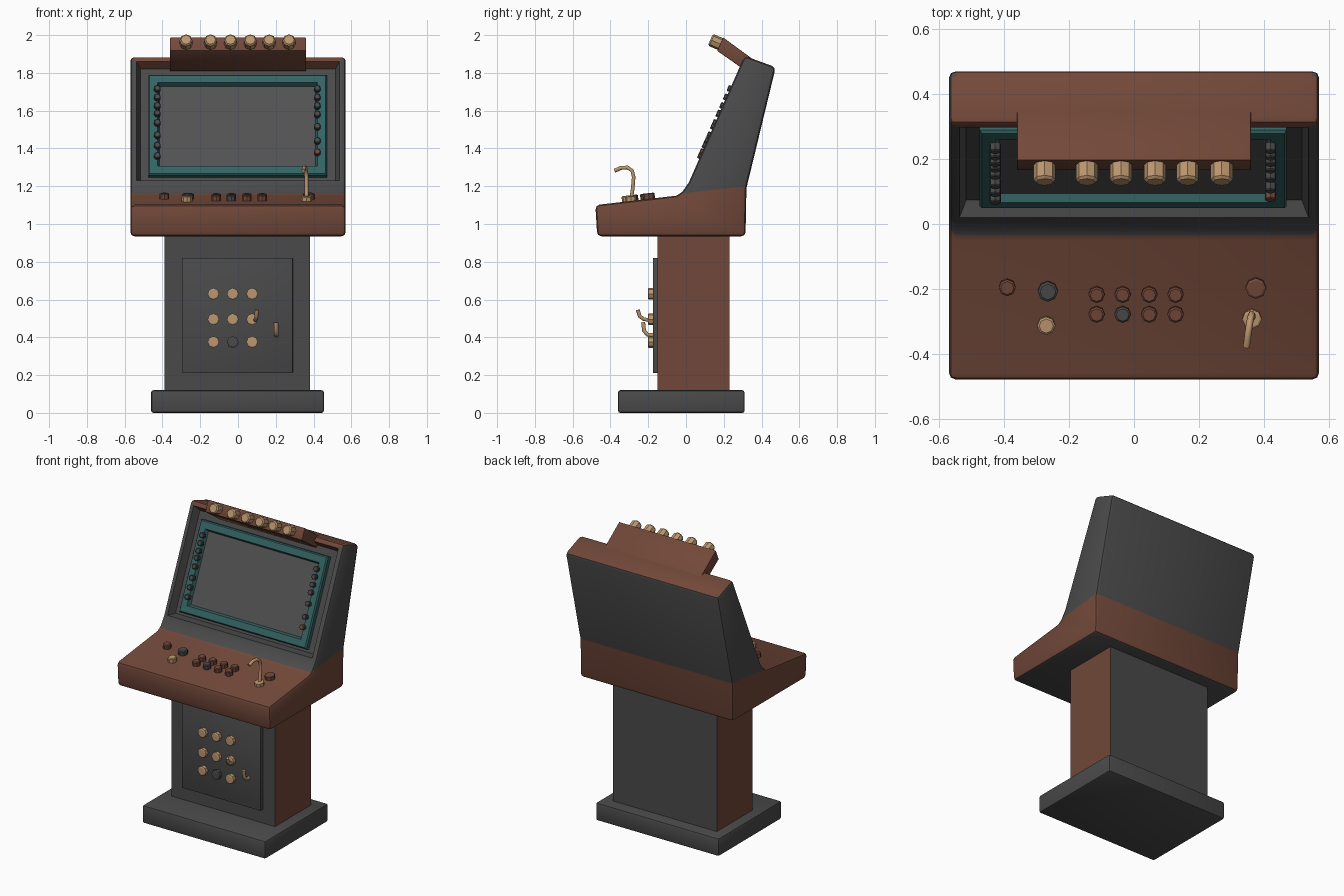
import bpy, bmesh, math
from mathutils import Matrix, Vector

if "Cube" in bpy.data.objects:
    bpy.data.objects.remove(bpy.data.objects["Cube"])


def material(name, rgb):
    m = bpy.data.materials.new(name)
    m.diffuse_color = (*rgb, 1)
    m.use_nodes = True
    m.node_tree.nodes["Principled BSDF"].inputs["Base Color"].default_value = m.diffuse_color
    return m


GREY = material("dark grey", (0.068, 0.068, 0.068))
BROWN = material("red brown", (0.165, 0.064, 0.041))
TEAL = material("teal", (0.035, 0.125, 0.125))
TAN = material("tan", (0.50, 0.31, 0.16))
SCREEN = material("screen grey", (0.085, 0.085, 0.085))


def finish(name, bm, mats, rule=None, angle=30):
    bm.normal_update()
    if rule:
        for f in bm.faces:
            f.material_index = rule(f.calc_center_median(), f.normal)
    me = bpy.data.meshes.new(name)
    bm.to_mesh(me)
    bm.free()
    for m in mats:
        me.materials.append(m)
    ob = bpy.data.objects.new(name, me)
    bpy.context.collection.objects.link(ob)
    bpy.ops.object.select_all(action='DESELECT')
    ob.select_set(True)
    bpy.context.view_layer.objects.active = ob
    bpy.ops.object.shade_smooth_by_angle(angle=math.radians(angle))
    return ob


def box_bm(lo, hi, bevel=0.0):
    bm = bmesh.new()
    lo, hi = Vector(lo), Vector(hi)
    bmesh.ops.create_cube(bm, size=1, matrix=Matrix.Translation((lo + hi) / 2) @ Matrix.Diagonal((*(hi - lo), 1)))
    if bevel:
        bmesh.ops.bevel(bm, geom=bm.edges[:], offset=bevel, segments=2, profile=0.5, affect='EDGES')
    return bm


def prism_bm(profile, half, bevel):
    """Extrude a (y, z) side profile across x and bevel its sharp edges."""
    bm = bmesh.new()
    face = bm.faces.new([bm.verts.new((-half, y, z)) for y, z in profile])
    ext = bmesh.ops.extrude_face_region(bm, geom=[face])
    bmesh.ops.translate(bm, vec=(2 * half, 0, 0), verts=[v for v in ext['geom'] if isinstance(v, bmesh.types.BMVert)])
    bmesh.ops.recalc_face_normals(bm, faces=bm.faces[:])
    sharp = [e for e in bm.edges if e.calc_face_angle(0) > math.radians(40)]
    bmesh.ops.bevel(bm, geom=sharp, offset=bevel, segments=2, profile=0.5, affect='EDGES', clamp_overlap=False)
    bm.normal_update()
    return bm


def knob(name, pos, normal, r, h, mat, sides=8):
    """Low-sided button standing on pos, with a chamfered cap."""
    bm = bmesh.new()
    rot = Vector(normal).to_track_quat('Z', 'Y').to_matrix().to_4x4()
    bmesh.ops.create_cone(bm, cap_ends=True, segments=sides, radius1=r, radius2=r, depth=h,
                          matrix=Matrix.Translation((0, 0, h / 2)))
    top = max(bm.faces, key=lambda f: f.calc_center_median().z)
    bmesh.ops.inset_region(bm, faces=[top], thickness=r * 0.22, depth=h * 0.15)
    bm.transform(Matrix.Translation(pos) @ rot)
    return finish(name, bm, [mat], angle=25)


def tube(name, pts, r, mat):
    cu = bpy.data.curves.new(name, 'CURVE')
    cu.dimensions = '3D'
    cu.bevel_depth, cu.bevel_resolution, cu.use_fill_caps = r, 1, True
    sp = cu.splines.new('POLY')
    sp.points.add(len(pts) - 1)
    for p, co in zip(sp.points, pts):
        p.co = (*co, 1)
    cu.materials.append(mat)
    ob = bpy.data.objects.new(name, cu)
    bpy.context.collection.objects.link(ob)
    bpy.ops.object.select_all(action='DESELECT')
    ob.select_set(True)
    bpy.context.view_layer.objects.active = ob
    bpy.ops.object.convert(target='MESH')


# base, pedestal and door
finish("base", box_bm((-0.46, -0.36, 0), (0.455, 0.31, 0.12), 0.012), [GREY])
finish("pedestal", box_bm((-0.39, -0.15, 0.11), (0.38, 0.23, 0.95)), [GREY, BROWN],
       lambda c, n: int(abs(n.x) > 0.5))
finish("door", box_bm((-0.295, -0.175, 0.21), (0.29, -0.14, 0.82), 0.004), [GREY])

# cabinet: control shelf and leaning hood in one profile
FRONT, TOP = (0.015, 1.22), (0.31, 1.89)
bm = prism_bm([(-0.47, 0.935), (-0.48, 1.10), (-0.05, 1.15), (-0.02, 1.17), FRONT, TOP,
               (0.475, 1.83), (0.32, 1.19), (0.315, 0.935)], 0.57, 0.022)
N = Vector((0, -0.915, 0.403))
V = Vector((0, 0.403, 0.915))
front = max((f for f in bm.faces if f.normal.dot(N) > 0.99), key=lambda f: f.calc_area())
bmesh.ops.inset_region(bm, faces=[front], thickness=0.015)
bmesh.ops.inset_region(bm, faces=[front], thickness=0.03, depth=-0.05)
seam = Vector((0, -0.11, 1)).normalized()
seam_at = Vector((0, -0.04, 1.16))
bmesh.ops.bisect_plane(bm, geom=bm.verts[:] + bm.edges[:] + bm.faces[:], plane_co=seam_at, plane_no=seam)


def cabinet_rule(c, n):
    if n.z < -0.9 and c.z < 1:
        return 0
    if c.z > 1.83 and abs(n.x) < 0.8:
        return 1
    return int((c - seam_at).dot(seam) < 0)


finish("cabinet", bm, [GREY, BROWN], cabinet_rule)

# screen bezel, built flat then laid on the leaning front
lean = Matrix.Translation((0, *FRONT)) @ Matrix((Vector((1, 0, 0)), V, N)).transposed().to_4x4()
bm = box_bm((-0.475, 0.05, -0.055), (0.47, 0.632, -0.022))
bm.normal_update()
face = max(bm.faces, key=lambda f: f.normal.z)
bmesh.ops.inset_region(bm, faces=[face], thickness=0.01, depth=0.01)
bmesh.ops.inset_region(bm, faces=[face], thickness=0.06)
bmesh.ops.inset_region(bm, faces=[face], thickness=0.015, depth=-0.025)
bm.faces.ensure_lookup_table()
face.material_index = 1
bm.transform(lean)
finish("screen_bezel", bm, [TEAL, SCREEN])

# small buttons down both sides of the bezel
columns = {-0.427: (1.71, 1.665, 1.62, 1.58, 1.53, 1.465, 1.41, 1.355),
           0.42: (1.71, 1.665, 1.62, 1.575, 1.51, 1.435, 1.375)}
for x, heights in columns.items():
    for i, z in enumerate(heights):
        mat = BROWN if x > 0 and i == 6 else GREY
        knob("bezel_button", lean @ Vector((x, (z - 1.215) / 0.915, -0.014)), N, 0.018, 0.024, mat, 7)

# marquee box and its lamps
finish("marquee", prism_bm([(0.165, 1.917), (0.196, 1.988), (0.36, 1.868), (0.32, 1.808)], 0.36, 0.004), [BROWN])
for x in (-0.275, -0.145, -0.04, 0.065, 0.165, 0.27):
    knob("marquee_lamp", (x, 0.186, 1.951), (0, -0.92, 0.4), 0.034, 0.054, TAN)


# control panel buttons
def shelf(x, y):
    return Vector((x, y, 1.10 + (y + 0.48) * 0.116 - 0.004))


UP = (0, -0.116, 0.993)
controls = [(-0.39, -0.193, 0.026, BROWN), (-0.265, -0.205, 0.031, GREY),
            (-0.27, -0.31, 0.028, TAN), (0.375, -0.195, 0.032, BROWN)]
for x in (-0.115, -0.035, 0.047, 0.128):
    for y in (-0.215, -0.276):
        controls.append((x, y, 0.025, GREY if (x, y) == (-0.035, -0.276) else BROWN))
for x, y, r, mat in controls:
    knob("control_button", shelf(x, y), UP, r, 0.03, mat)

# joystick with bent top
knob("joystick_base", shelf(0.363, -0.29), UP, 0.03, 0.026, TAN)
tube("joystick", [(0.363, -0.29, 1.13), (0.363, -0.282, 1.19), (0.362, -0.277, 1.25), (0.36, -0.285, 1.282),
                  (0.355, -0.31, 1.299), (0.35, -0.345, 1.297), (0.346, -0.378, 1.282)], 0.011, TAN)

# door buttons, crank and handle
for x in (-0.13, -0.028, 0.075):
    for z in (0.63, 0.495, 0.375):
        mat = GREY if (x, z) == (-0.028, 0.375) else TAN
        knob("door_button", (x, -0.172, z), (0, -1, 0), 0.031, 0.026, mat)
tube("door_crank", [(0.09, -0.18, 0.487), (0.094, -0.225, 0.497), (0.098, -0.245, 0.512), (0.1, -0.255, 0.545)], 0.011, TAN)
tube("door_handle", [(0.203, -0.165, 0.41), (0.203, -0.205, 0.415), (0.202, -0.222, 0.435), (0.201, -0.227, 0.48)], 0.012, TAN)
